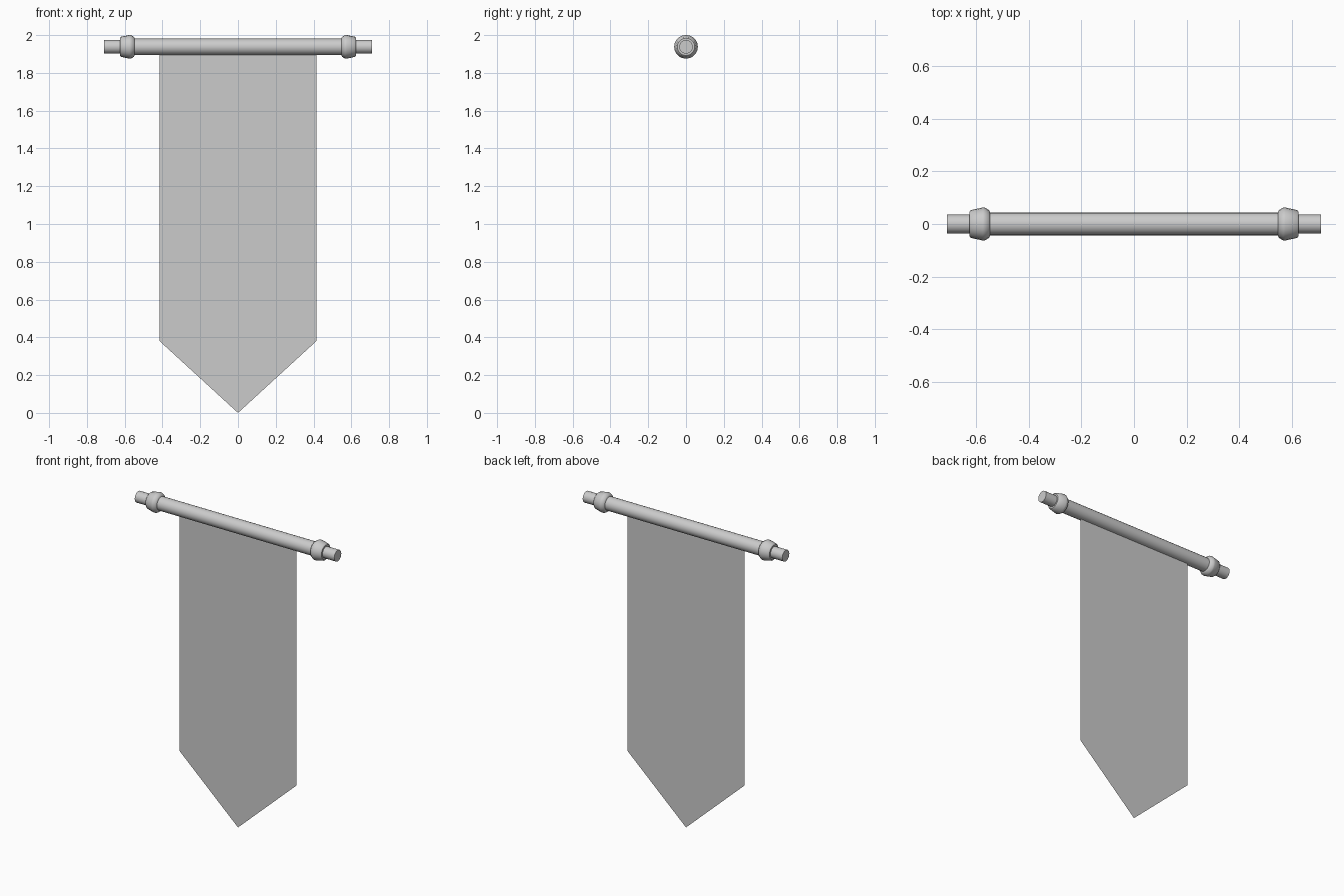
import bpy, bmesh, math

if "Cube" in bpy.data.objects:
    bpy.data.objects.remove(bpy.data.objects["Cube"])

ROD_Z = 1.938


def finish(name, bm, smooth=True):
    bmesh.ops.recalc_face_normals(bm, faces=bm.faces)
    me = bpy.data.meshes.new(name)
    bm.to_mesh(me)
    bm.free()
    ob = bpy.data.objects.new(name, me)
    bpy.context.collection.objects.link(ob)
    if smooth:
        bpy.ops.object.select_all(action='DESELECT')
        ob.select_set(True)
        bpy.context.view_layer.objects.active = ob
        bpy.ops.object.shade_smooth_by_angle(angle=math.radians(40))
    return ob


def turned(name, profile, sides=20):
    """Lathe (x, radius) points around the rod axis, with flat end caps."""
    bm = bmesh.new()
    rings = []
    for x, r in profile:
        rings.append([bm.verts.new((x, r * math.cos(2 * math.pi * i / sides),
                                    ROD_Z + r * math.sin(2 * math.pi * i / sides)))
                      for i in range(sides)])
    for a, b in zip(rings, rings[1:]):
        for i in range(sides):
            j = (i + 1) % sides
            bm.faces.new((a[i], a[j], b[j], b[i]))
    bm.faces.new(rings[0])
    bm.faces.new(rings[-1])
    return finish(name, bm)


# Main rod
turned("rod", [(-0.56, 0.0435), (0.56, 0.0435)])

# Collars and end pegs, mirrored left and right
for side, s in (("left", -1), ("right", 1)):
    collar = [(0.547, 0.046), (0.552, 0.053), (0.567, 0.0627),
              (0.575, 0.0627), (0.62, 0.053), (0.626, 0.046)]
    turned(f"collar_{side}", [(s * x, r) for x, r in collar])
    turned(f"end_peg_{side}", [(s * 0.61, 0.036), (s * 0.71, 0.036)])

# Hanging cloth: a single flat pointed sheet
bm = bmesh.new()
outline = [(-0.415, 1.91), (-0.415, 0.38), (0, 0), (0.415, 0.38), (0.415, 1.91)]
bm.faces.new([bm.verts.new((x, 0, z)) for x, z in outline])
finish("banner_cloth", bm, smooth=False)
